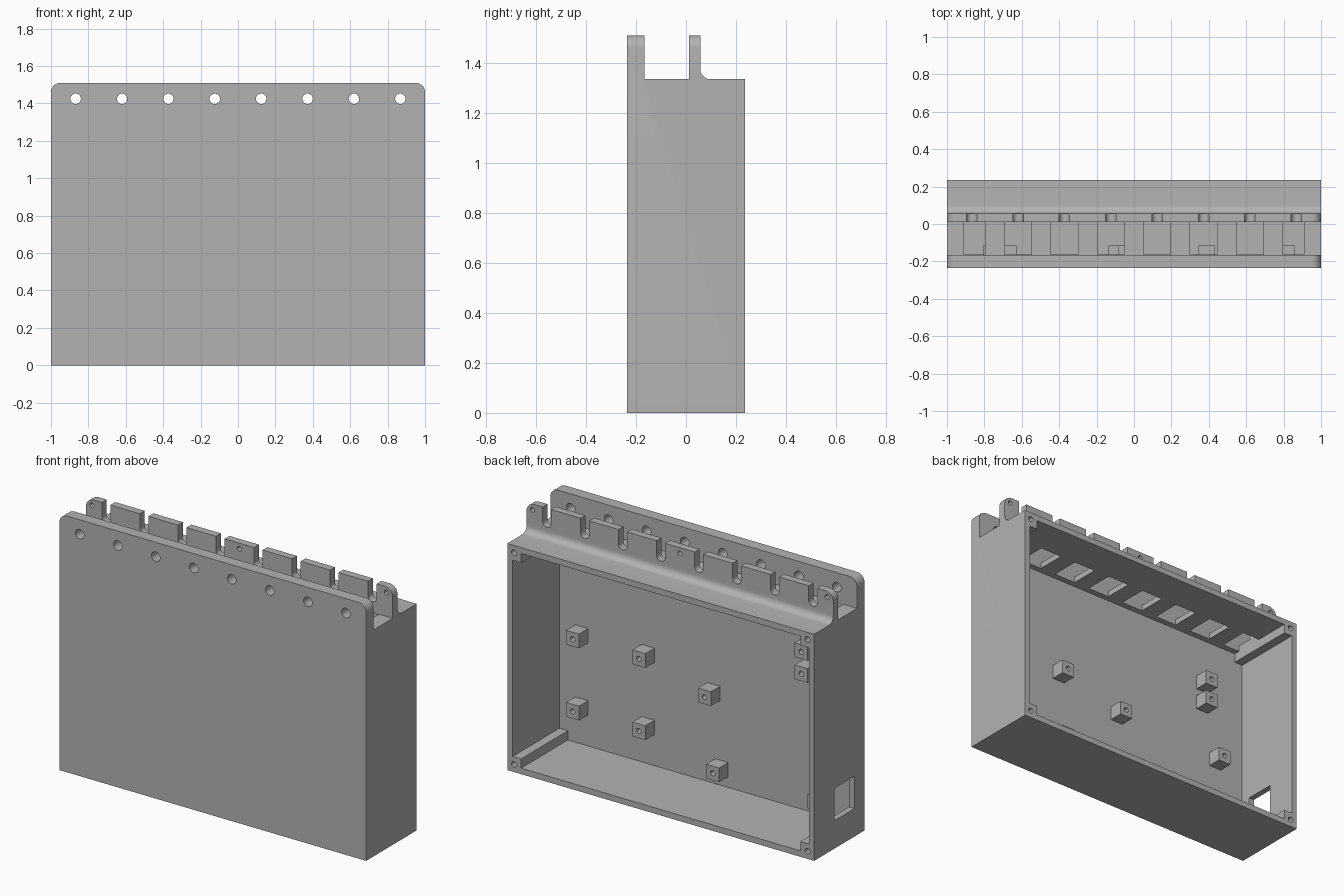
import bpy, bmesh, math

old = bpy.data.objects.get("Cube")
if old:
    bpy.data.objects.remove(old, do_unlink=True)

grey = bpy.data.materials.new("plain grey")
grey.use_nodes = True
grey.diffuse_color = (0.45, 0.45, 0.45, 1)
grey.node_tree.nodes["Principled BSDF"].inputs["Base Color"].default_value = (0.45, 0.45, 0.45, 1)

FRONT, BACK = -0.235, 0.235
DECK, TOP, WALL, POST = 1.335, 1.51, 0.035, 0.09
RAIL_FRONT, RAIL_BACK, FLANGE_BACK = 0.012, 0.057, -0.165
INNER = FRONT + WALL


def prism(name, points, start, end, axis="Y", round_top=0):
    """Extrude a profile: (x, z) along Y, or (y, z) along X."""
    bm = bmesh.new()

    def place(p, t):
        return (p[0], t, p[1]) if axis == "Y" else (t, p[0], p[1])

    face = bm.faces.new([bm.verts.new(place(p, start)) for p in points])
    ext = bmesh.ops.extrude_face_region(bm, geom=[face])
    moved = [v for v in ext["geom"] if isinstance(v, bmesh.types.BMVert)]
    shift = (0, end - start, 0) if axis == "Y" else (end - start, 0, 0)
    bmesh.ops.translate(bm, verts=moved, vec=shift)
    bmesh.ops.recalc_face_normals(bm, faces=bm.faces)
    if round_top:
        corners = [e for e in bm.edges if all(
            abs(v.co.z - TOP) < 1e-4 and abs(v.co.x) > 0.999 for v in e.verts)
            and abs(e.verts[0].co.x - e.verts[1].co.x) < 1e-4]
        bmesh.ops.bevel(bm, geom=corners, offset=round_top, segments=8,
                        profile=0.5, affect="EDGES")
    mesh = bpy.data.meshes.new(name)
    bm.to_mesh(mesh)
    bm.free()
    obj = bpy.data.objects.new(name, mesh)
    bpy.context.collection.objects.link(obj)
    mesh.materials.append(grey)
    return obj


def rect(a0, a1, b0, b1):
    return [(a0, b0), (a1, b0), (a1, b1), (a0, b1)]


def arc(cx, cz, r, start, end, steps):
    angles = [math.radians(start + (end - start) * i / steps) for i in range(steps + 1)]
    return [(cx + r * math.cos(a), cz + r * math.sin(a)) for a in angles]


def circle(cx, cz, r):
    return arc(cx, cz, r, 0, 360, 24)[:-1]


def carve(obj, cutters):
    """Subtract every cutter, bake the result and drop the cutters."""
    for cutter in cutters:
        cutter.hide_render = True
        mod = obj.modifiers.new("cut", "BOOLEAN")
        mod.operation, mod.solver, mod.object = "DIFFERENCE", "EXACT", cutter
    bpy.context.view_layer.update()
    baked = bpy.data.meshes.new_from_object(
        obj.evaluated_get(bpy.context.evaluated_depsgraph_get()))
    obj.modifiers.clear()
    obj.data = baked
    for cutter in cutters:
        bpy.data.objects.remove(cutter, do_unlink=True)


def smooth(obj):
    bpy.ops.object.select_all(action="DESELECT")
    obj.select_set(True)
    bpy.context.view_layer.objects.active = obj
    bpy.ops.object.shade_smooth_by_angle(angle=math.radians(30))


# Enclosure body: side profile with front flange, slotted rail and fillet
fillet = 0.04
side = [(FRONT, 0), (BACK, 0), (BACK, DECK)]
side += arc(RAIL_BACK + fillet, DECK + fillet, fillet, 270, 180, 8)
side += [(RAIL_BACK, TOP), (RAIL_FRONT, TOP), (RAIL_FRONT, DECK),
         (FLANGE_BACK, DECK), (FLANGE_BACK, TOP), (FRONT, TOP)]
enclosure = prism("enclosure", side, -1, 1, "X", round_top=0.05)

# Cavity open at the back, leaving a screw post in each corner
wx, px = 1 - WALL, 1 - POST
cavity = [(-px, WALL), (px, WALL), (px, POST), (wx, POST),
          (wx, DECK - POST), (px, DECK - POST), (px, DECK - WALL),
          (-px, DECK - WALL), (-px, DECK - POST), (-wx, DECK - POST),
          (-wx, POST), (-px, POST)]
cutters = [prism("cavity", cavity, INNER, BACK + 0.1)]

# Side window
cutters.append(prism("window", rect(-0.14, 0.045, 0.165, 0.355), -1.1, -0.94, "X"))

# Flange bores, rail notches and deck openings, one set per channel
bore_z, bore_r = 1.425, 0.028
for i in range(8):
    x = 0.124 * (2 * i - 7)
    cutters.append(prism("bore", circle(x, bore_z, bore_r), FRONT - 0.1, FLANGE_BACK + 0.05))
    notch = arc(x, bore_z, bore_r, 180, 360, 12)
    notch += [(x + bore_r, TOP + 0.1), (x - bore_r, TOP + 0.1)]
    cutters.append(prism("notch", notch, RAIL_FRONT - 0.05, RAIL_BACK + 0.05))
    x0, x1 = max(x - 0.072, -px), min(x + 0.072, px)
    cutters.append(prism("opening", rect(x0, x1, DECK - 0.06, DECK + 0.03),
                         FLANGE_BACK + 0.001, RAIL_FRONT - 0.001))

# Small screw holes in the rail and the corner posts
for x in (-0.96, 0, 0.96):
    cutters.append(prism("rail_hole", circle(x, 1.476, 0.014),
                         RAIL_FRONT - 0.05, RAIL_BACK + 0.05))
for x in (-0.957, 0.957):
    for z in (0.045, DECK - 0.042):
        cutters.append(prism("post_hole", circle(x, z, 0.016), BACK - 0.12, BACK + 0.05))
carve(enclosure, cutters)
smooth(enclosure)

# Board standoffs on the inside of the front wall
spots = [(0.82, 0.685), (0.82, 0.26), (0.388, 0.685), (0.388, 0.26),
         (-0.04, 0.575), (-0.093, 0.14), (-0.765, 0.545), (-0.755, 0.14),
         (-0.67, 1.01), (-0.67, 0.88)]
half, tip = 0.042, -0.115
for n, (x, z) in enumerate(spots, 1):
    standoff = prism(f"standoff_{n}", rect(x - half, x + half, z - half, z + half),
                     INNER - 0.01, tip)
    carve(standoff, [prism("pilot", circle(x, z, 0.015), tip - 0.06, tip + 0.05)])
    smooth(standoff)
